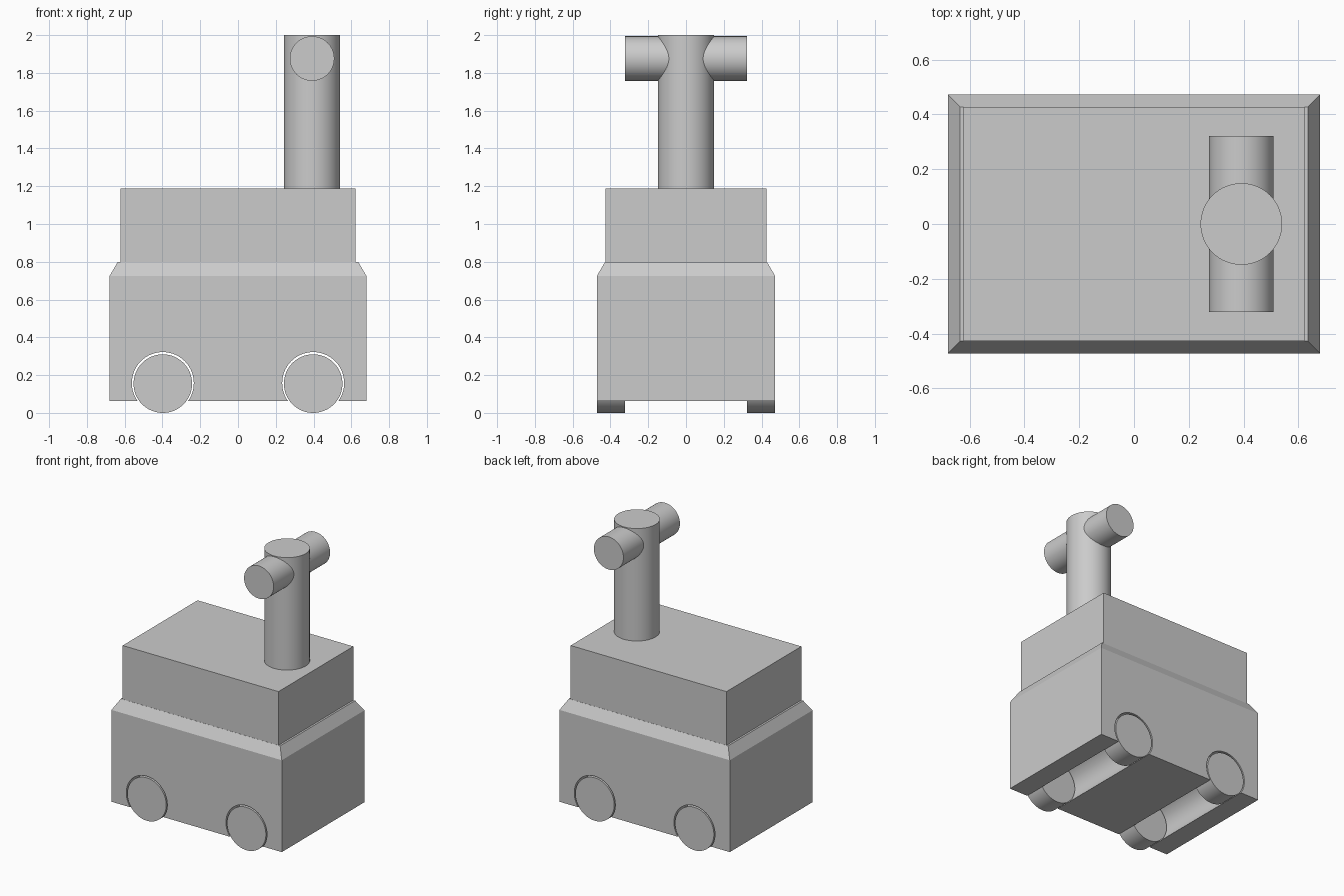
import bpy
import bmesh
from math import pi, radians
from mathutils import Matrix

if "Cube" in bpy.data.objects:
    bpy.data.objects.remove(bpy.data.objects["Cube"])

GREY = (0.6, 0.6, 0.6, 1)
mat = bpy.data.materials.new("plain grey")
mat.use_nodes = True
mat.diffuse_color = GREY
mat.node_tree.nodes["Principled BSDF"].inputs["Base Color"].default_value = GREY


def add_object(name, bm):
    mesh = bpy.data.meshes.new(name)
    bmesh.ops.recalc_face_normals(bm, faces=bm.faces)
    bm.to_mesh(mesh)
    bm.free()
    mesh.materials.append(mat)
    obj = bpy.data.objects.new(name, mesh)
    bpy.context.collection.objects.link(obj)
    return obj


def smooth(obj):
    bpy.ops.object.select_all(action="DESELECT")
    obj.select_set(True)
    bpy.context.view_layer.objects.active = obj
    bpy.ops.object.shade_smooth_by_angle(angle=radians(30))


def cylinder(name, radius, length, centre, along_y=True):
    bm = bmesh.new()
    turn = Matrix.Rotation(pi / 2, 4, "X") if along_y else Matrix()
    bmesh.ops.create_cone(bm, cap_ends=True, segments=64, radius1=radius,
                          radius2=radius, depth=length,
                          matrix=Matrix.Translation(centre) @ turn)
    obj = add_object(name, bm)
    smooth(obj)
    return obj


def stacked_block(name, levels):
    """Rectangular rings (half width, half depth, height) joined and capped."""
    bm = bmesh.new()
    rings = [[bm.verts.new((sx * w, sy * d, z))
              for sx, sy in ((-1, -1), (1, -1), (1, 1), (-1, 1))]
             for w, d, z in levels]
    bm.faces.new(rings[0])
    bm.faces.new(rings[-1])
    for low, high in zip(rings, rings[1:]):
        for i in range(4):
            j = (i + 1) % 4
            bm.faces.new((low[i], low[j], high[j], high[i]))
    return add_object(name, bm)


# Body with sloped shoulder, and the narrower deck above it
body = stacked_block("body", [(0.68, 0.472, 0.062), (0.68, 0.472, 0.725),
                              (0.636, 0.428, 0.8)])
stacked_block("upper_deck", [(0.622, 0.427, 0.79), (0.622, 0.427, 1.188)])

# Wheels, and axle channels cut right through the body
WHEEL_X, WHEEL_Z, WHEEL_R = 0.398, 0.155, 0.155
for end, x in (("rear", -WHEEL_X), ("front", WHEEL_X)):
    cutter = cylinder(end + "_channel_cutter", 0.164, 1.2, (x, 0, WHEEL_Z + 0.003))
    cut = body.modifiers.new(end + " channel", "BOOLEAN")
    cut.operation = "DIFFERENCE"
    cut.solver = "EXACT"
    cut.object = cutter
    bpy.context.view_layer.objects.active = body
    bpy.ops.object.modifier_apply(modifier=cut.name)
    bpy.data.objects.remove(cutter)
    for side, sign in (("left", 1), ("right", -1)):
        cylinder(f"{end}_wheel_{side}", WHEEL_R, 0.15,
                 (x, sign * 0.397, WHEEL_Z))
smooth(body)

# Mast with a cross tube near its top
MAST_X = 0.392
cylinder("mast", 0.149, 0.82, (MAST_X, 0, 1.59), along_y=False)
cylinder("cross_tube", 0.118, 0.644, (MAST_X, 0, 1.876))
